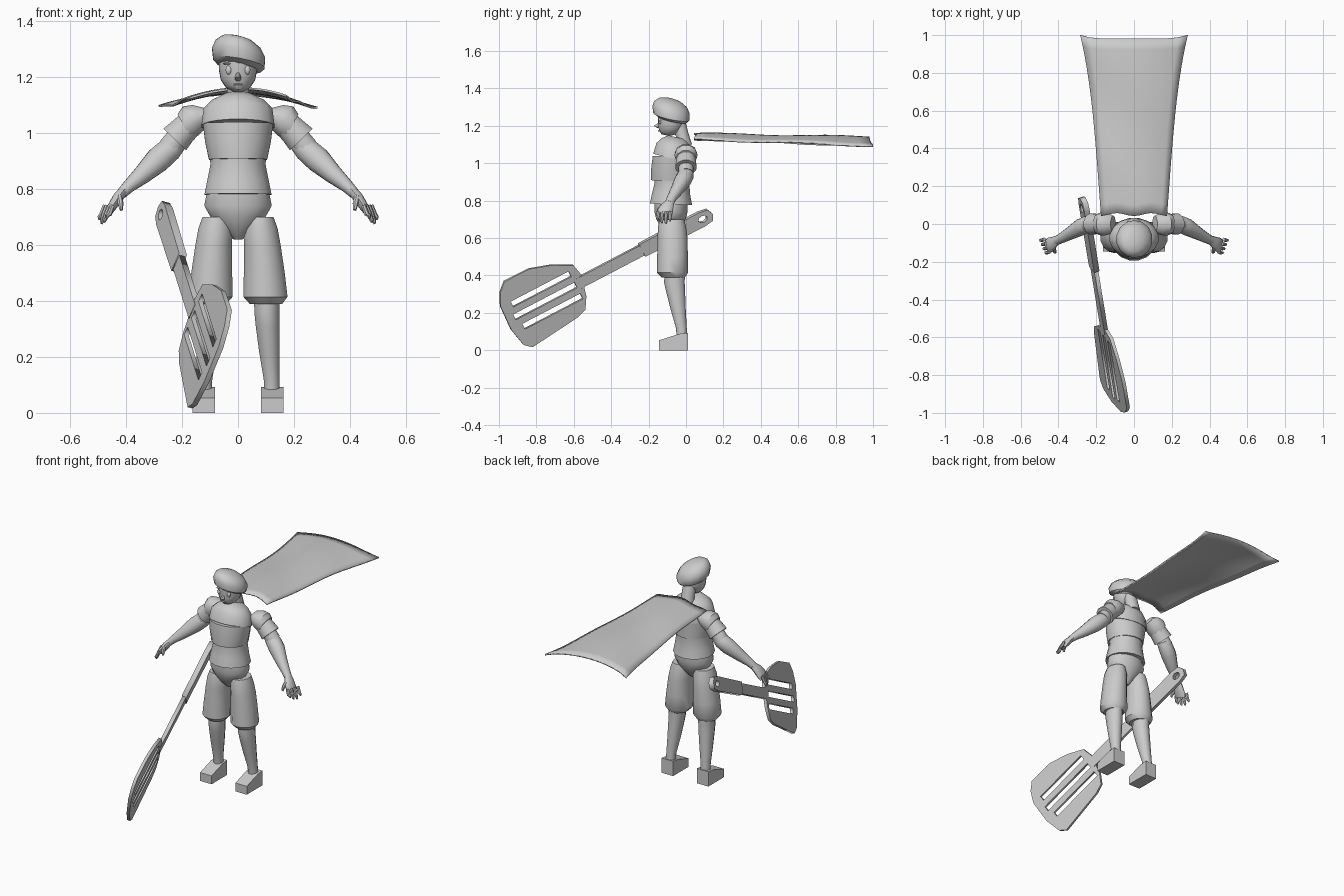
import bpy, bmesh, math
from mathutils import Vector, Matrix


def finish(name, bm, angle=40):
    bmesh.ops.recalc_face_normals(bm, faces=bm.faces)
    me = bpy.data.meshes.new(name)
    bm.to_mesh(me)
    bm.free()
    ob = bpy.data.objects.new(name, me)
    bpy.context.collection.objects.link(ob)
    bpy.ops.object.select_all(action='DESELECT')
    ob.select_set(True)
    bpy.context.view_layer.objects.active = ob
    if angle:
        bpy.ops.object.shade_smooth_by_angle(angle=math.radians(angle))
    return ob


def loft(name, rings, sides=14, side=1, shear=(0, 0)):
    """Skin elliptical rings (x, y, z, a, b) set square to the first-to-last axis."""
    bm = bmesh.new()
    pts = [Vector((r[0] * side, r[1], r[2])) for r in rings]
    n = (pts[-1] - pts[0]).normalized()
    v = (Vector((0, 1, 0)) - n * n.y).normalized()
    if shear != (0, 0) or all(abs(p.x - pts[0].x) < .06 and len(rings[0]) == 6 for p in pts):
        n, v = Vector((0, 0, 1)), Vector((0, 1, 0))
    u = v.cross(n)
    loops = []
    for p, r in zip(pts, rings):
        loop = []
        for i in range(sides):
            a = 2 * math.pi * (i + .5) / sides
            q = p + u * r[3] * math.cos(a) + v * r[4] * math.sin(a)
            q.z += shear[0] * q.x + shear[1] * (q.y + .08)
            loop.append(bm.verts.new(q))
        loops.append(loop)
    for A, B in zip(loops, loops[1:]):
        for i in range(sides):
            j = (i + 1) % sides
            bm.faces.new((A[i], A[j], B[j], B[i]))
    bm.faces.new(loops[0])
    bm.faces.new(loops[-1])
    return finish(name, bm)


def ball(name, c, r):
    bm = bmesh.new()
    bmesh.ops.create_uvsphere(bm, u_segments=10, v_segments=6, radius=1,
                              matrix=Matrix.Translation(c) @ Matrix.Diagonal((*r, 1)))
    return finish(name, bm)


# Layered torso
loft("waist", [(0, -.08, .78, .122, .115), (0, -.08, .83, .112, .105),
               (0, -.075, .89, .1, .095), (0, -.075, .925, .105, .098)], 16)
loft("lower_chest", [(0, -.08, .905, .106, .108), (0, -.08, .97, .12, .108),
                     (0, -.075, 1.035, .128, .105)], 16)
loft("upper_chest", [(0, -.072, 1.025, .133, .108), (0, -.065, 1.085, .125, .098),
                     (0, -.055, 1.115, .095, .08), (0, -.045, 1.137, .05, .052)], 16)
loft("pelvis", [(0, -.08, .62, .015, .02), (0, -.08, .65, .05, .05), (0, -.08, .7, .1, .08),
                (0, -.08, .74, .123, .09), (0, -.08, .79, .113, .09)], 16)

# Head and face
loft("neck", [(0, -.01, 1.09, .045, .045), (0, -.02, 1.15, .04, .036), (0, -.045, 1.23, .04, .04)], 12)
loft("head", [(0, -.11, 1.15, .018, .022), (0, -.1, 1.163, .043, .045), (0, -.088, 1.19, .062, .064),
              (0, -.08, 1.23, .07, .073), (0, -.08, 1.28, .066, .074)], 16)
loft("nose", [(0, -.135, 1.215, .008, .012), (0, -.158, 1.195, .012, .016), (0, -.145, 1.186, .008, .01)], 8)
ball("mouth", (0, -.142, 1.173), (.018, .008, .004))
for s in (-1, 1):
    ball("eye", (s * .033, -.138, 1.225), (.012, .01, .017))
    ball("eyebrow", (s * .036, -.138, 1.248), (.018, .008, .004))

# Slouched cap of hair, lower at the back and on one side
loft("hair_cap", [(.004, -.07, 1.236, .078, .078), (.003, -.078, 1.25, .094, .097),
                  (.002, -.08, 1.285, .097, .1), (.0, -.082, 1.315, .082, .088),
                  (-.004, -.085, 1.335, .055, .06), (-.006, -.085, 1.343, .022, .025)],
     14, shear=(-.18, -.2))

for s, tag in ((1, "left"), (-1, "right")):
    # Arm and sleeve
    loft(tag + "_shoulder", [(.11, .0, 1.065, .03, .045), (.14, .0, 1.058, .05, .058),
                             (.17, .0, 1.043, .062, .062), (.192, .0, 1.022, .054, .056)], 10, s)
    loft(tag + "_sleeve", [(.175, .0, 1.03, .05, .052), (.2, .0, 1.005, .053, .055),
                           (.226, .0, .977, .058, .058)], 12, s)
    loft(tag + "_upper_arm", [(.2, .0, 1.005, .04, .04), (.245, .0, .945, .044, .042)], 12, s)
    loft(tag + "_forearm", [(.215, .005, .965, .034, .036), (.245, .0, .94, .045, .044),
                            (.285, -.018, .905, .047, .045), (.34, -.05, .853, .035, .034),
                            (.39, -.078, .81, .024, .026), (.415, -.09, .785, .02, .024)], 12, s)
    # Hand
    loft(tag + "_palm", [(.408, -.085, .795, .017, .024), (.428, -.1, .77, .02, .034),
                         (.448, -.112, .74, .017, .042), (.458, -.116, .722, .013, .038)], 10, s)
    for i in range(4):
        y, tip = -.148 + .022 * i, (.695, .68, .675, .69)[i]
        x = .448 + .009 * i
        loft(tag + "_finger", [(x, y, .742, .009, .01), (x + .012, y - .004, .71, .01, .01),
                               (x + .02, y - .004, tip + .01, .008, .008),
                               (x + .022, y - .002, tip, .004, .004)], 7, s)
    loft(tag + "_thumb", [(.425, -.125, .775, .01, .012), (.42, -.145, .75, .011, .011),
                          (.417, -.152, .725, .006, .006)], 7, s)
    # Leg: baggy shorts, calf
    loft(tag + "_shorts", [(.078, -.075, .70, .05, .065), (.08, -.075, .66, .063, .075),
                           (.087, -.072, .6, .067, .08), (.094, -.072, .5, .075, .082),
                           (.098, -.072, .415, .081, .083), (.1, -.068, .39, .06, .062)], 14, s,
         shear=(0, 1e-6))
    loft(tag + "_calf", [(.103, -.06, .43, .048, .056), (.103, -.062, .36, .046, .057),
                         (.106, -.055, .31, .044, .052), (.112, -.042, .22, .038, .042),
                         (.12, -.025, .12, .029, .03), (.121, -.021, .06, .029, .029)], 12, s,
         shear=(0, 1e-6))
    # Wedge-shaped foot
    bm = bmesh.new()
    prof = [(-.145, 0), (-.145, .053), (-.035, .088), (.01, .093), (.01, 0)]
    f = bm.faces.new([bm.verts.new((s * .083, y, z)) for y, z in prof])
    ext = bmesh.ops.extrude_face_region(bm, geom=[f])
    bmesh.ops.translate(bm, vec=(s * .08, 0, 0),
                        verts=[g for g in ext["geom"] if isinstance(g, bmesh.types.BMVert)])
    finish(tag + "_foot", bm, 0)

# Streaming cape
bm = bmesh.new()
NX, NY = 12, 16
grid = []
for j in range(NY + 1):
    t, row = j / NY, []
    w = .175 + .07 * t + .04 * t ** 4
    for i in range(NX + 1):
        u = 2 * i / NX - 1
        y = .05 + .932 * t + .018 * u ** 6 * t - .008 * math.cos(6 * u) * (1 - t)
        z = 1.162 - .018 * t - (.03 + .018 * t) * u * u + .004 * math.sin(10 * t + 2 * u)
        row.append(bm.verts.new((u * w, y, z)))
    grid.append(row)
for a, b in zip(grid, grid[1:]):
    for i in range(NX):
        bm.faces.new((a[i], a[i + 1], b[i + 1], b[i]))
cape = finish("cape", bm)
mod = cape.modifiers.new("thickness", 'SOLIDIFY')
mod.thickness = .008

# Giant slotted spatula: flat plates drawn in (y, z) and laid in one tilted plane
B, C = -.3065, .2725
normal = Vector((1, -B, -C)).normalized()
plane = Matrix(((B, C, normal.x, -.429), (1, 0, normal.y, 0), (0, 1, normal.z, 0), (0, 0, 0, 1)))


def axis(s, t):
    return (-.556 + .886 * s - .463 * t, .369 + .463 * s + .886 * t)


def plate(name, outlines, thick):
    cu = bpy.data.curves.new(name, 'CURVE')
    cu.dimensions, cu.fill_mode, cu.extrude = '2D', 'BOTH', thick / 2
    for pts in outlines:
        sp = cu.splines.new('POLY')
        sp.points.add(len(pts) - 1)
        for p, q in zip(sp.points, pts):
            p.co = (q[0], q[1], 0, 1)
        sp.use_cyclic_u = True
    ob = bpy.data.objects.new(name, cu)
    bpy.context.collection.objects.link(ob)
    bpy.ops.object.select_all(action='DESELECT')
    ob.select_set(True)
    bpy.context.view_layer.objects.active = ob
    bpy.ops.object.convert(target='MESH')
    bpy.context.object.data.transform(plane)


def strip(s0, s1, t, h):
    return [axis(s0, t - h), axis(s1, t - h), axis(s1, t + h), axis(s0, t + h)]


blade = [(-.604, .456), (-.717, .457), (-.84, .436), (-.973, .369), (-.995, .31), (-.993, .235),
         (-.936, .11), (-.87, .03), (-.823, .018), (-.583, .176), (-.54, .22), (-.535, .29), (-.561, .405)]
plate("spatula_blade", [blade] + [strip(-.41 + abs(t) * .3, -.04, t, .016) for t in (-.067, 0, .067)], .018)
plate("spatula_shaft", [strip(-.02, .4, 0, .029)], .022)
hole = [axis(.725 + .026 * math.cos(k * math.pi / 4), .018 * math.sin(k * math.pi / 4)) for k in range(8)]
grip = [(.36, -.036), (.72, -.04), (.77, -.032), (.785, 0), (.77, .032), (.72, .04), (.36, .036)]
plate("spatula_grip", [[axis(*p) for p in grip], hole], .03)
